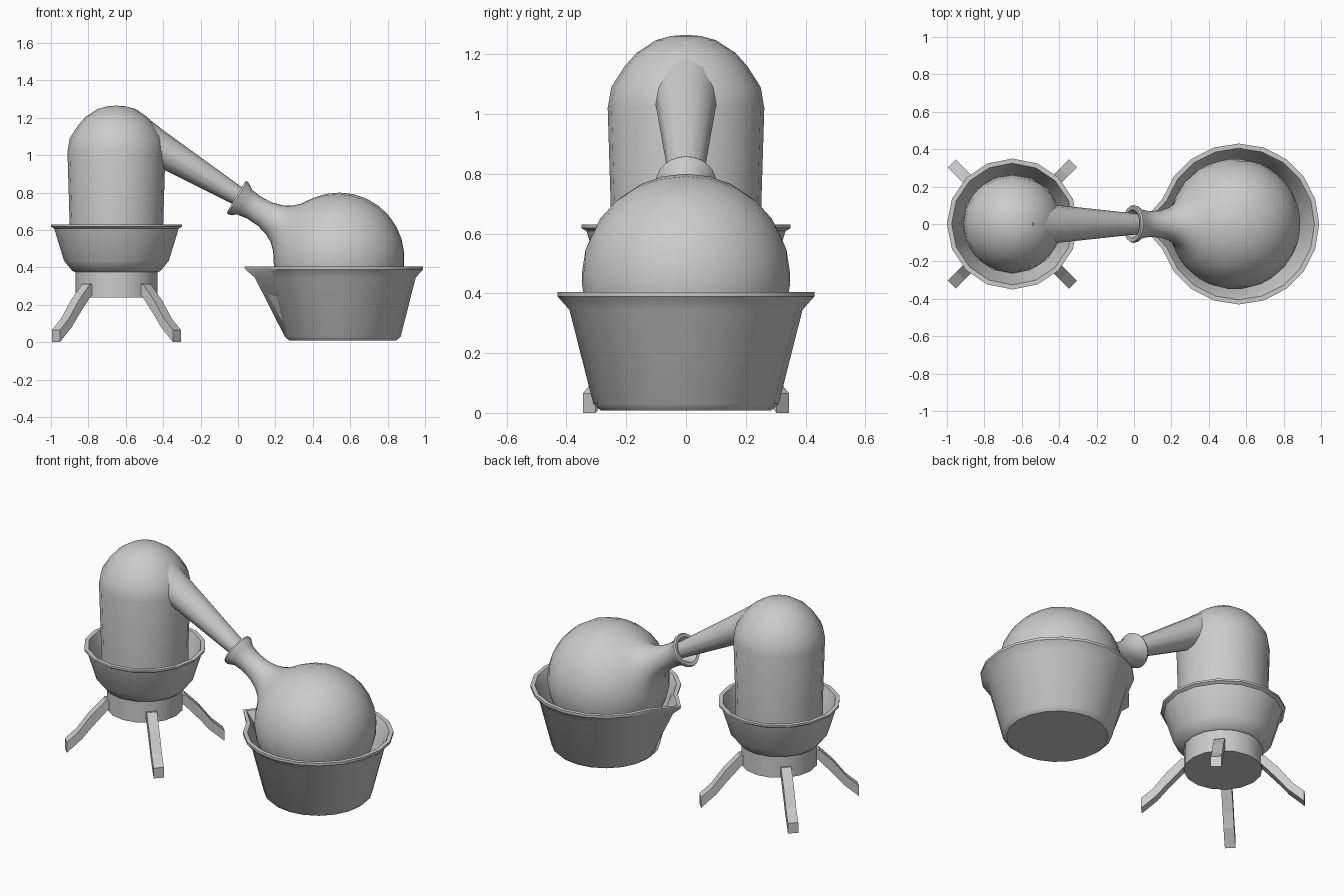
import bpy, bmesh, math
from mathutils import Vector, Matrix

if "Cube" in bpy.data.objects:
    bpy.data.objects.remove(bpy.data.objects["Cube"])


def finish(name, bm, matrix=None, angle=35):
    if matrix:
        bm.transform(matrix)
    bmesh.ops.recalc_face_normals(bm, faces=bm.faces)
    me = bpy.data.meshes.new(name)
    bm.to_mesh(me)
    bm.free()
    ob = bpy.data.objects.new(name, me)
    bpy.context.collection.objects.link(ob)
    bpy.ops.object.select_all(action='DESELECT')
    ob.select_set(True)
    bpy.context.view_layer.objects.active = ob
    if angle:
        bpy.ops.object.shade_smooth_by_angle(angle=math.radians(angle))
    return ob


def lathe(profile, sides):
    """Revolve (radius, height) points about z; zero radius makes a pole."""
    bm = bmesh.new()
    rings = []
    for r, z in profile:
        if r == 0:
            rings.append([bm.verts.new((0, 0, z))] * sides)
        else:
            rings.append([bm.verts.new((r * math.cos(math.tau * i / sides),
                                        r * math.sin(math.tau * i / sides), z))
                          for i in range(sides)])
    for a, b in zip(rings, rings[1:]):
        for i in range(sides):
            j = (i + 1) % sides
            bm.faces.new(list(dict.fromkeys((a[i], a[j], b[j], b[i]))))
    return bm


def along(origin, direction):
    return Matrix.Translation(origin) @ direction.to_track_quat('Z', 'Y').to_matrix().to_4x4()


still = Matrix.Translation((-0.65, 0, 0))

# Burner bowl with its drum base
finish("still_bowl", lathe([(0, .24), (.22, .24), (.22, .375), (.235, .38), (.28, .435),
                            (.333, .608), (.35, .618), (.35, .63), (.325, .63),
                            (.265, .45), (0, .43)], 16), still)

# Domed still head
finish("still_dome", lathe([(0, .42), (.25, .42), (.25, .63), (.262, 1.02), (.25, 1.09),
                            (.205, 1.16), (.165, 1.205), (.1, 1.247), (.05, 1.261),
                            (0, 1.265)], 20), still)

# Four splayed legs
leg = [(.16, .31), (.23, .31), (.314, .225), (.39, .125), (.458, .065), (.458, 0),
       (.37, .078), (.313, .147), (.22, .25), (.16, .25)]
for k in range(4):
    bm = bmesh.new()
    sides = [[bm.verts.new((r, y, z)) for r, z in leg] for y in (-.03, .03)]
    n = len(leg)
    for i in range(n // 2 - 1):
        for s in sides:
            bm.faces.new((s[i], s[i + 1], s[n - 2 - i], s[n - 1 - i]))
    for i in range(n):
        j = (i + 1) % n
        bm.faces.new((sides[0][i], sides[0][j], sides[1][j], sides[1][i]))
    finish(f"still_leg_{k + 1}", bm,
           still @ Matrix.Rotation(math.radians(45 + 90 * k), 4, 'Z'), 0)

# Tapered condenser arm running down into the flask neck
a, b = Vector((-.6, 0, 1.145)), Vector((.03, 0, .763))
length = (b - a).length
bm = lathe([(0, 0), (.115, 0), (.094, .24 * length), (.048, length), (0, length)], 12)
arm = finish("condenser_arm", bm, along(a, b - a))
for v in arm.data.vertices:
    v.co.y *= 1.12

# Round flask with flared neck and collar, tilted toward the arm
centre = Vector((.54, 0, .45))
R = .35
flask = [(0, -R)]
flask += [(R * math.sin(t), R * math.cos(t))
          for t in (math.radians(168 - 12 * i) for i in range(12))]
flask += [(.148, .322), (.115, .355), (.09, .40), (.073, .46), (.069, .53), (.077, .585),
          (.098, .618), (.101, .63), (.096, .64), (.077, .638), (.055, .6), (.05, .5), (0, .48)]
finish("flask", lathe(flask, 24),
       along(centre, Vector((0, 0, .77)) - centre))

# Basin with a pouring lip pulled out on the side facing the still
bm = lathe([(0, .008), (.285, .008), (.31, .03), (.39, .345), (.43, .39), (.43, .405),
            (.405, .405), (.375, .35), (.295, .05), (0, .045)], 20)
for v in bm.verts:
    if v.co.x < -.2 and abs(v.co.y) < .001:
        v.co.x -= .095 * max(0, v.co.z - .03) / .375
finish("basin", bm, Matrix.Translation((.56, 0, 0)))
